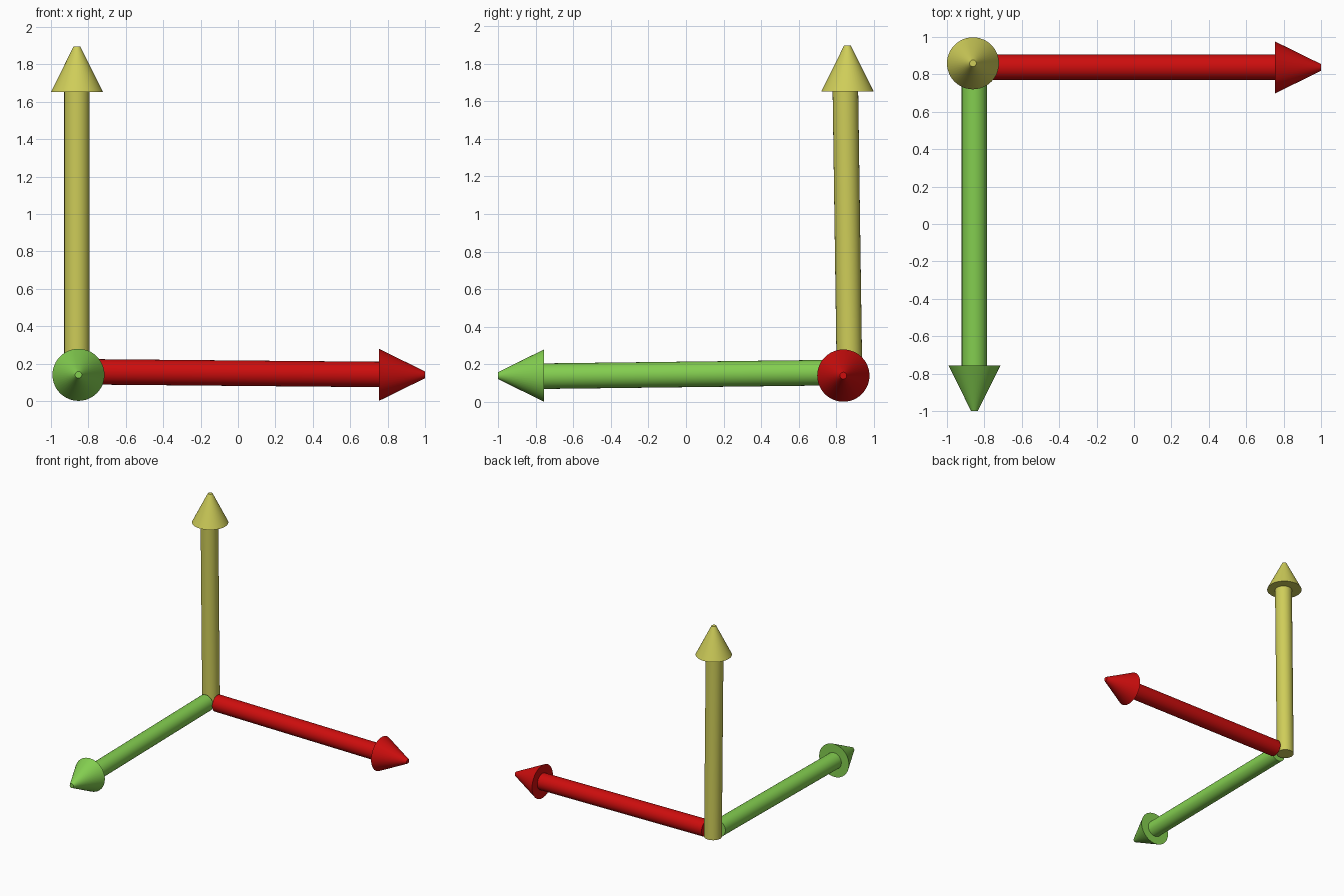
import bpy
import math
from mathutils import Vector

cube = bpy.data.objects.get("Cube")
if cube:
    bpy.data.objects.remove(cube, do_unlink=True)

SHAFT_R, HEAD_R, TIP_R = 0.068, 0.139, 0.018
SIDES = 48


def make_material(name, rgb):
    mat = bpy.data.materials.new(name)
    mat.use_nodes = True
    mat.diffuse_color = (*rgb, 1)
    mat.node_tree.nodes["Principled BSDF"].inputs["Base Color"].default_value = (*rgb, 1)
    return mat


def frustum(name, start, end, r1, r2, mat):
    """Capped round bar or cone running from start to end."""
    start, end = Vector(start), Vector(end)
    axis = end - start
    bpy.ops.mesh.primitive_cone_add(vertices=SIDES, radius1=r1, radius2=r2,
                                    depth=axis.length, location=(start + end) / 2)
    obj = bpy.context.object
    obj.name = name
    obj.rotation_euler = axis.to_track_quat("Z", "Y").to_euler()
    obj.data.materials.append(mat)
    bpy.ops.object.shade_smooth_by_angle(angle=math.radians(35))


def arrow(name, mat, shaft_start, shaft_end, head_base, head_tip):
    frustum(name + "_shaft", shaft_start, shaft_end, SHAFT_R, SHAFT_R, mat)
    frustum(name + "_head", head_base, head_tip, HEAD_R, TIP_R, mat)


# Three arrows meeting at a corner; the shafts lean very slightly
arrow("sideways_arrow", make_material("red", (0.61, 0.004, 0.004)),
      (-0.78, 0.838, 0.156), (0.756, 0.838, 0.142),
      (0.754, 0.837, 0.14), (1.0, 0.837, 0.14))
arrow("forward_arrow", make_material("green", (0.23, 0.62, 0.08)),
      (-0.853, 0.79, 0.156), (-0.853, -0.758, 0.137),
      (-0.853, -0.756, 0.14), (-0.853, -1.0, 0.14))
arrow("upward_arrow", make_material("yellow", (0.62, 0.61, 0.10)),
      (-0.861, 0.87, 0.12), (-0.861, 0.848, 1.654),
      (-0.861, 0.859, 1.652), (-0.861, 0.859, 1.896))
